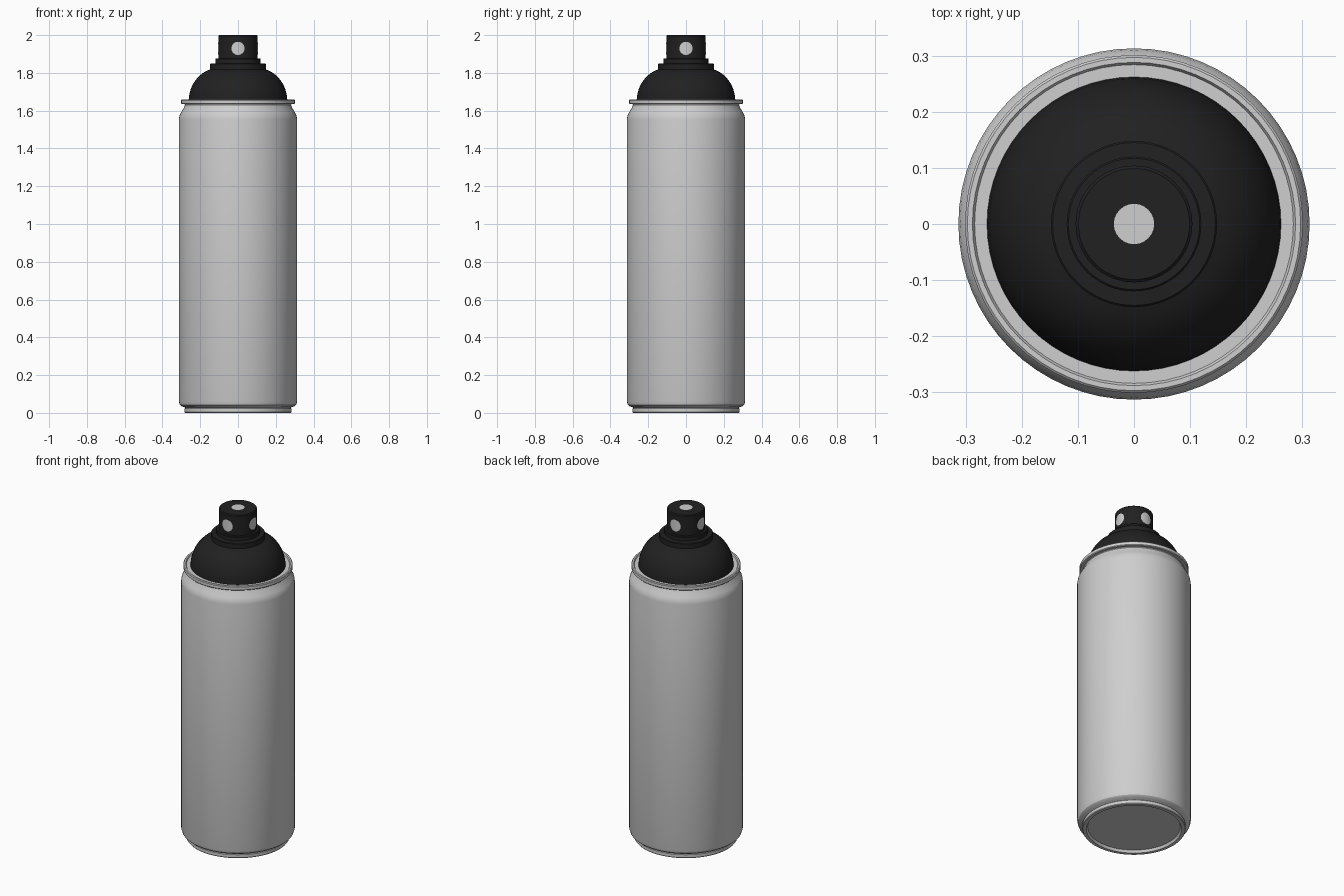
import bpy, bmesh, math
from mathutils import Vector

if "Cube" in bpy.data.objects:
    bpy.data.objects.remove(bpy.data.objects["Cube"])

SEG = 64

def material(name, v):
    m = bpy.data.materials.new(name)
    m.diffuse_color = (v, v, v, 1)
    m.use_nodes = True
    m.node_tree.nodes["Principled BSDF"].inputs["Base Color"].default_value = m.diffuse_color
    return m

GREY = material("light grey metal", 0.62)
BLACK = material("black plastic", 0.015)

def finish(bm, name, mat, angle=30):
    bmesh.ops.recalc_face_normals(bm, faces=bm.faces)
    me = bpy.data.meshes.new(name)
    bm.to_mesh(me)
    bm.free()
    me.materials.append(mat)
    ob = bpy.data.objects.new(name, me)
    bpy.context.collection.objects.link(ob)
    bpy.ops.object.select_all(action='DESELECT')
    ob.select_set(True)
    bpy.context.view_layer.objects.active = ob
    bpy.ops.object.shade_smooth_by_angle(angle=math.radians(angle))
    return ob

def lathe(name, profile, mat):
    """Spin (radius, z) points round z and cap both ends."""
    bm = bmesh.new()
    rings = [[bm.verts.new((r * math.cos(2 * math.pi * i / SEG),
                            r * math.sin(2 * math.pi * i / SEG), z))
              for i in range(SEG)] for r, z in profile]
    for a, b in zip(rings, rings[1:]):
        for i in range(SEG):
            j = (i + 1) % SEG
            bm.faces.new((a[i], a[j], b[j], b[i]))
    bm.faces.new(rings[0][::-1])
    bm.faces.new(rings[-1])
    return finish(bm, name, mat)

# Can body: recessed base, foot ring, straight wall, shoulder
lathe("can_body", [
    (0.255, 0.015), (0.262, 0.0), (0.281, 0.0), (0.284, 0.004), (0.284, 0.022),
    (0.279, 0.027), (0.285, 0.031), (0.298, 0.034), (0.308, 0.043), (0.313, 0.06),
    (0.313, 1.555), (0.310, 1.573), (0.302, 1.59), (0.288, 1.612), (0.281, 1.63),
    (0.20, 1.63)], GREY)

# Rolled rim with a shallow channel inside it
lathe("can_rim", [
    (0.279, 1.625), (0.283, 1.634), (0.297, 1.634), (0.301, 1.638), (0.301, 1.655),
    (0.297, 1.659), (0.288, 1.659), (0.284, 1.652), (0.262, 1.652),
    (0.20, 1.652)], GREY)

# Domed cap with stepped collar
dome = [(0.262, 1.652)]
for i in range(13):
    t = i / 12
    a = math.radians(4 + 70 * t)
    dome.append((0.148 + 0.113 * (math.cos(a) - math.cos(math.radians(74)))
                 / (math.cos(math.radians(4)) - math.cos(math.radians(74))),
                 1.66 + 0.158 * (math.sin(a) - math.sin(math.radians(4)))
                 / (math.sin(math.radians(74)) - math.sin(math.radians(4)))))
lathe("cap_dome", dome + [(0.148, 1.846), (0.145, 1.849), (0.12, 1.851),
                          (0.12, 1.873), (0.117, 1.876), (0.09, 1.876)], BLACK)

# Spray button
R = 0.104
lathe("spray_button", [(R, 1.87), (R, 1.995), (R - 0.005, 2.0)], BLACK)

# Painted dots: four wrapped on the button wall, one on its top
def dot(name, place, r=0.035, rings=4, n=24):
    bm = bmesh.new()
    c = bm.verts.new(place(0, 0))
    prev = None
    for k in range(1, rings + 1):
        q = r * k / rings
        ring = [bm.verts.new(place(q * math.cos(2 * math.pi * i / n),
                                   q * math.sin(2 * math.pi * i / n))) for i in range(n)]
        for i in range(n):
            j = (i + 1) % n
            if prev:
                bm.faces.new((prev[i], ring[i], ring[j], prev[j]))
            else:
                bm.faces.new((c, ring[i], ring[j]))
        prev = ring
    ob = finish(bm, name, GREY)
    # face outwards
    p = ob.data.polygons[0]
    if p.normal.dot(p.center - Vector((0, 0, 1.93))) < 0:
        ob.data.flip_normals()

def wall(angle):
    return lambda u, v: ((R + 0.0015) * math.cos(angle + u / R),
                         (R + 0.0015) * math.sin(angle + u / R), 1.93 + v)

for side, k in (("right", 0), ("back", 1), ("left", 2), ("front", 3)):
    dot("button_dot_" + side, wall(k * math.pi / 2))
dot("button_dot_top", lambda u, v: (u, v, 2.001), r=0.036)
